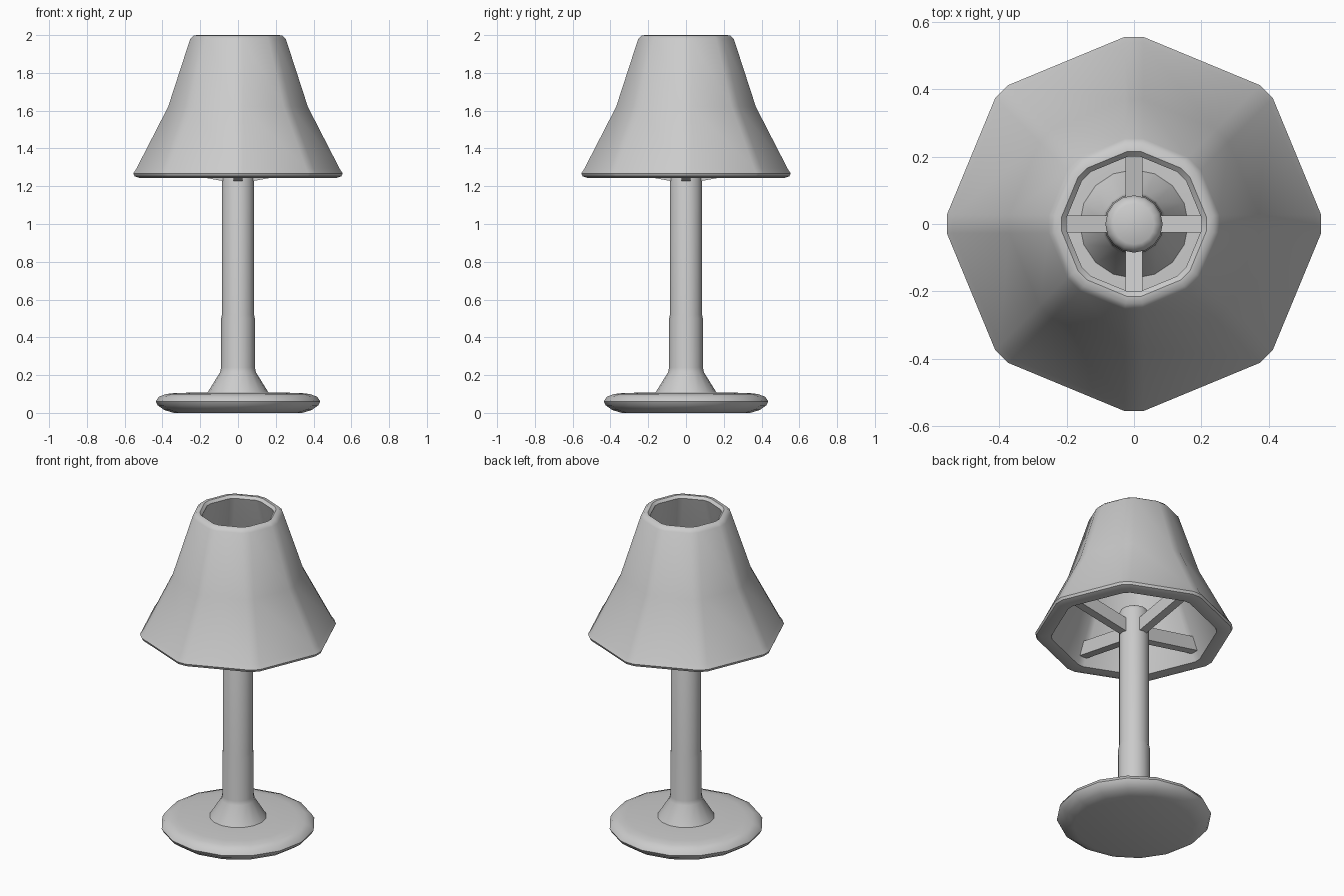
import bpy, bmesh
from math import cos, sin, pi, radians
from mathutils import Vector

if "Cube" in bpy.data.objects:
    bpy.data.objects.remove(bpy.data.objects["Cube"])


def finish(name, bm, angle=40):
    bmesh.ops.remove_doubles(bm, verts=bm.verts, dist=1e-5)
    bmesh.ops.recalc_face_normals(bm, faces=bm.faces)
    me = bpy.data.meshes.new(name)
    bm.to_mesh(me)
    bm.free()
    ob = bpy.data.objects.new(name, me)
    bpy.context.collection.objects.link(ob)
    bpy.ops.object.select_all(action='DESELECT')
    ob.select_set(True)
    bpy.context.view_layer.objects.active = ob
    bpy.ops.object.shade_smooth_by_angle(angle=radians(angle))
    return ob


def skin(bm, rings, closed=False):
    count = len(rings) if closed else len(rings) - 1
    for k in range(count):
        a, b = rings[k], rings[(k + 1) % len(rings)]
        n = len(a)
        for i in range(n):
            j = (i + 1) % n
            bm.faces.new((a[i], a[j], b[j], b[i]))


def lathe(name, profile, sides):
    bm = bmesh.new()
    rings = [[bm.verts.new((r * cos(2 * pi * i / sides), r * sin(2 * pi * i / sides), z))
              for i in range(sides)] for r, z in profile]
    skin(bm, rings)
    bm.faces.new(rings[0])
    bm.faces.new(rings[-1])
    return finish(name, bm)


# Round foot
lathe("base", [(0.34, 0.0), (0.39, 0.015), (0.425, 0.04), (0.436, 0.06),
               (0.42, 0.085), (0.38, 0.1), (0.33, 0.106), (0.15, 0.108)], 16)

# Flared stem with a softly rounded top
lathe("stem", [(0.165, 0.1), (0.16, 0.11), (0.095, 0.215), (0.09, 0.24), (0.089, 0.5),
               (0.085, 0.52), (0.085, 1.37), (0.077, 1.39), (0.06, 1.4)], 16)

# Octagonal shade with narrow bevelled corners: radius, height, half corner width
shade_profile = [(0.20, 1.985, 0.018), (0.215, 2.0, 0.02), (0.235, 1.998, 0.025),
                 (0.253, 1.98, 0.027), (0.37, 1.62, 0.027), (0.537, 1.295, 0.027),
                 (0.555, 1.268, 0.027), (0.548, 1.253, 0.027), (0.52, 1.243, 0.025),
                 (0.465, 1.247, 0.02), (0.31, 1.62, 0.018)]
bm = bmesh.new()
rings = []
for r, z, w in shade_profile:
    ring = []
    for i in range(8):
        a = i * pi / 4
        for s in (-w, w):
            ring.append(bm.verts.new((r * cos(a) - s * sin(a), r * sin(a) + s * cos(a), z)))
    rings.append(ring)
skin(bm, rings, closed=True)
finish("shade", bm)

# Four spokes rising from the stem to the shade
for k in range(4):
    a = k * pi / 2
    out, side = Vector((cos(a), sin(a), 0)), Vector((-sin(a), cos(a), 0))
    bm = bmesh.new()
    rings = []
    for r, z in ((0.05, 1.222), (0.465, 1.298)):
        rings.append([bm.verts.new(out * r + side * s + Vector((0, 0, z + h)))
                      for s, h in ((-0.025, 0), (0.025, 0), (0.025, 0.085), (-0.025, 0.085))])
    skin(bm, rings)
    bm.faces.new(rings[0])
    bm.faces.new(rings[1])
    finish("spoke_%d" % (k + 1), bm, 30)
